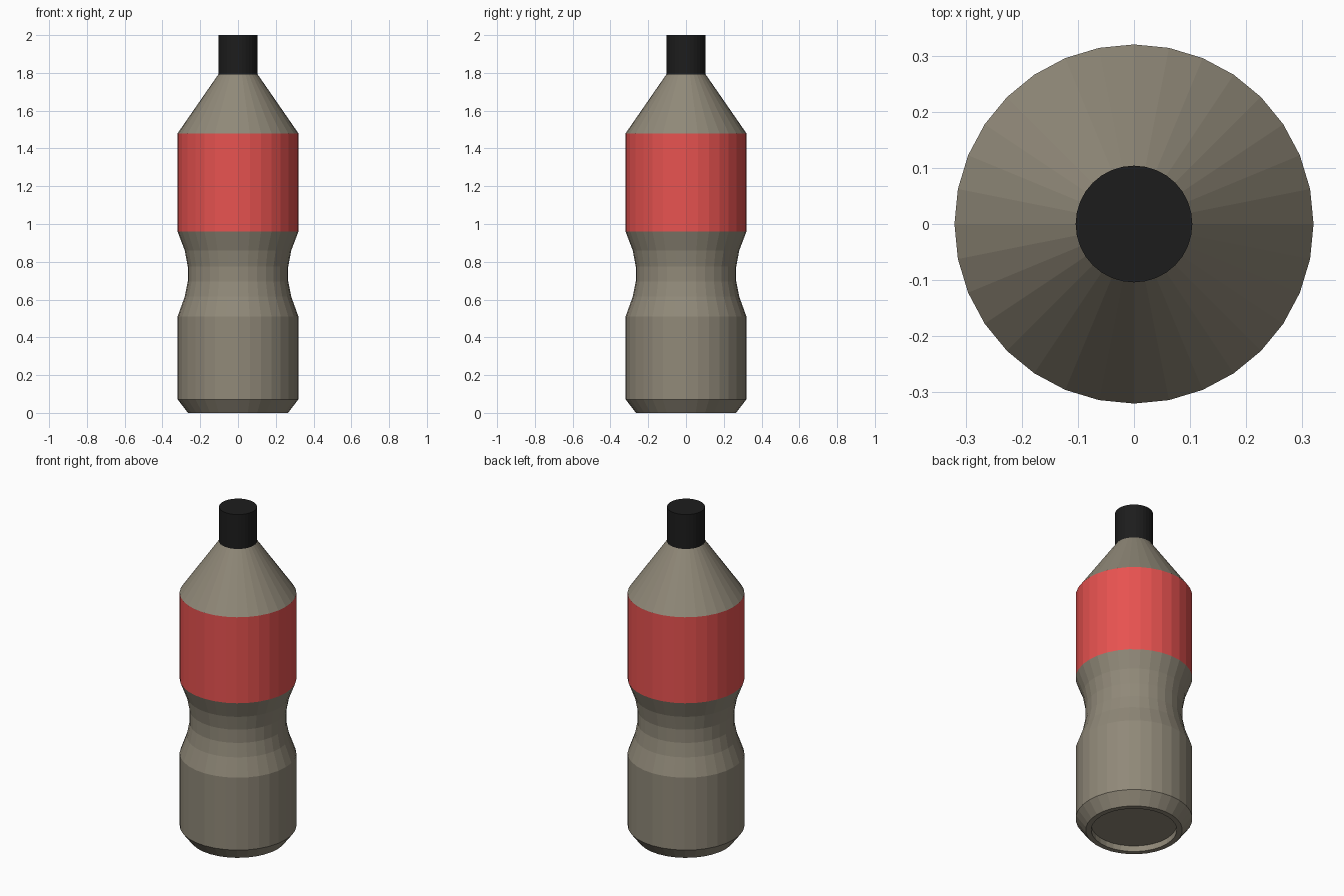
import bpy, bmesh
from math import cos, sin, tau

if "Cube" in bpy.data.objects:
    bpy.data.objects.remove(bpy.data.objects["Cube"])

SIDES = 32


def material(name, rgb):
    mat = bpy.data.materials.new(name)
    mat.diffuse_color = (*rgb, 1)
    mat.use_nodes = True
    mat.node_tree.nodes["Principled BSDF"].inputs["Base Color"].default_value = mat.diffuse_color
    return mat


def lathe(name, profile, mat, cap_start=False, cap_end=False):
    """Spin an (r, z) profile, listed bottom to top along the outside, around z."""
    bm = bmesh.new()
    rings = [[bm.verts.new((r * cos(tau * i / SIDES), r * sin(tau * i / SIDES), z))
              for i in range(SIDES)] for r, z in profile]
    for a, b in zip(rings, rings[1:]):
        for i in range(SIDES):
            j = (i + 1) % SIDES
            bm.faces.new((a[i], a[j], b[j], b[i]))
    if cap_start:
        bm.faces.new(rings[0][::-1])
    if cap_end:
        bm.faces.new(rings[-1])
    mesh = bpy.data.meshes.new(name)
    bm.to_mesh(mesh)
    bm.free()
    mesh.materials.append(mat)
    obj = bpy.data.objects.new(name, mesh)
    bpy.context.collection.objects.link(obj)
    return obj


shell = material("shell", (0.28, 0.25, 0.19))
red = material("label_red", (0.80, 0.085, 0.08))
black = material("cap_black", (0.012, 0.012, 0.012))

# Lower body: recessed base, chamfer, straight wall and grip waist
lathe("lower_body", [
    (0.235, 0.035), (0.235, 0.0), (0.265, 0.0), (0.32, 0.072), (0.32, 0.51),
    (0.282, 0.615), (0.266, 0.695), (0.266, 0.775), (0.282, 0.86), (0.32, 0.96),
], shell, cap_start=True)

# Wrapped label band
lathe("label", [(0.32, 0.96), (0.32, 1.48)], red)

# Conical shoulder
lathe("shoulder", [(0.32, 1.48), (0.102, 1.795)], shell)

# Screw cap
lathe("cap", [(0.104, 1.79), (0.104, 2.0)], black, cap_start=True, cap_end=True)
